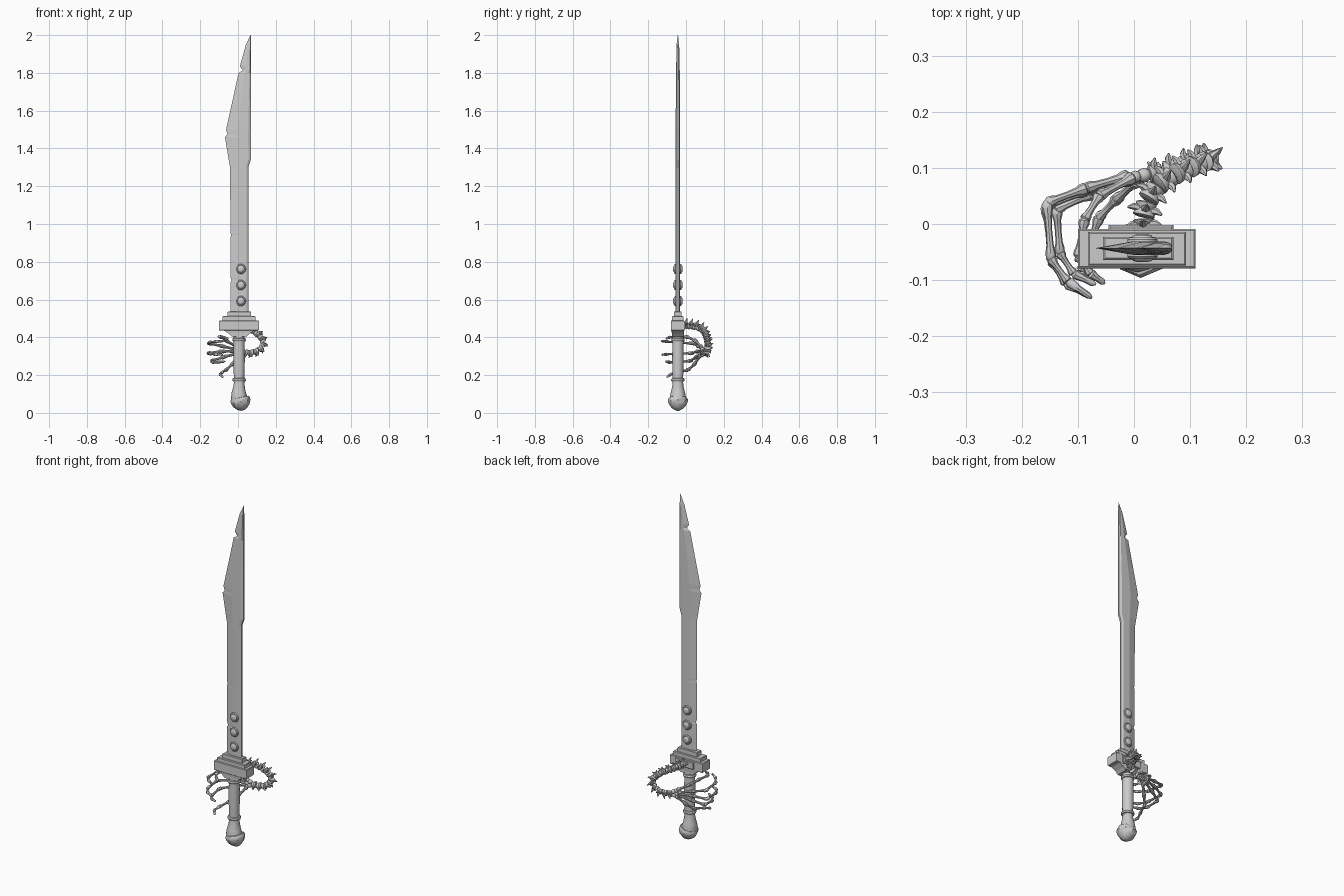
import bpy, bmesh, math
from mathutils import Vector

if "Cube" in bpy.data.objects:
    bpy.data.objects.remove(bpy.data.objects["Cube"])

CX, CY = 0.006, -0.043  # sword axis


def finish(name, bm, smooth=True):
    bmesh.ops.recalc_face_normals(bm, faces=bm.faces)
    me = bpy.data.meshes.new(name)
    bm.to_mesh(me)
    bm.free()
    ob = bpy.data.objects.new(name, me)
    bpy.context.collection.objects.link(ob)
    if smooth:
        bpy.ops.object.select_all(action='DESELECT')
        ob.select_set(True)
        bpy.context.view_layer.objects.active = ob
        bpy.ops.object.shade_smooth_by_angle(angle=math.radians(40))
    return ob


def loft(bm, rings):
    # skin a list of equal-length point loops and cap the ends
    vs = [[bm.verts.new(p) for p in r] for r in rings]
    n = len(vs[0])
    for a, b in zip(vs, vs[1:]):
        for i in range(n):
            j = (i + 1) % n
            bm.faces.new((a[i], a[j], b[j], b[i]))
    bm.faces.new(vs[0])
    bm.faces.new(vs[-1][::-1])


def tube(bm, pts, radii, sides=8):
    pts = [Vector(p) for p in pts]
    rings, u = [], None
    for i, (p, r) in enumerate(zip(pts, radii)):
        d = (pts[min(i + 1, len(pts) - 1)] - pts[max(i - 1, 0)]).normalized()
        if u is None:
            u = Vector((0, 1, 0)) if abs(d.y) < 0.8 else Vector((0, 0, 1))
        u = (u - d * u.dot(d)).normalized()
        w = d.cross(u)
        rings.append([p + r * (math.cos(a) * u + math.sin(a) * w)
                      for a in (k * math.tau / sides for k in range(sides))])
    loft(bm, rings)


def bone(bm, a, b, r):
    # slim shaft with knobbly ends
    a, b = Vector(a), Vector(b)
    prof = [(-.04, .5), (.03, 1), (.12, 1), (.25, .68), (.5, .58), (.75, .65), (.88, .9), (.97, .9), (1.04, .45)]
    tube(bm, [a.lerp(b, t) for t, _ in prof], [r * s for _, s in prof])


def lathe(bm, prof, sides=16, x=CX, y=CY):
    tube(bm, [(x, y, z) for z, _ in prof], [r for _, r in prof], sides)


def block(bm, x0, x1, y0, y1, z0, z1, c=0.003):
    # box with chamfered top and bottom rims
    def ring(z, e):
        return [(x0 + e, y0 + e, z), (x1 - e, y0 + e, z), (x1 - e, y1 - e, z), (x0 + e, y1 - e, z)]
    loft(bm, [ring(z0, c), ring(z0 + c, 0), ring(z1 - c, 0), ring(z1, c)])


# Blade: (z, cutting edge x, ridge x, spine x, half thickness), with chips in the edge
stations = [(.52, -.04, .004, .055, .012), (.69, -.04, .004, .055, .012), (.70, -.034, .004, .055, .012),
            (.72, -.04, .004, .055, .012), (.93, -.04, .004, .055, .012), (.94, -.036, .004, .055, .012),
            (.95, -.04, .004, .055, .012), (1.30, -.042, .004, .055, .012), (1.34, -.049, .002, .068, .012),
            (1.46, -.069, -.002, .068, .012), (1.475, -.056, -.002, .068, .012), (1.50, -.063, 0, .068, .012),
            (1.65, -.03, .015, .068, .011), (1.80, .003, .036, .068, .010), (1.812, .026, .04, .068, .010),
            (1.835, .010, .041, .068, .009), (1.95, .042, .056, .068, .007), (2.0, .066, .067, .068, .001)]
bm = bmesh.new()
loft(bm, [[(e, CY, z), (m, CY - t, z), (s - (s - m) * .2, CY - t, z), (s, CY - t * .45, z),
           (s, CY + t * .45, z), (s - (s - m) * .2, CY + t, z), (m, CY + t, z)] for z, e, m, s, t in stations])
finish("blade", bm, False)

# Rivets on both faces of the blade
for i, z in enumerate((.592, .677, .762)):
    bm = bmesh.new()
    prof = [(-.025, .008), (-.023, .016), (-.019, .019), (-.019, .023), (-.015, .027), (-.009, .027)]
    prof += [(-y, r) for y, r in reversed(prof)]
    tube(bm, [(.015, CY + y, z) for y, _ in prof], [r for _, r in prof], 16)
    finish(f"rivet_{i + 1}", bm)

# Stepped guard with tapered collar beneath
bm = bmesh.new()
block(bm, -.10, .11, -.079, -.009, .435, .49)
block(bm, -.082, .093, -.074, -.014, .485, .512)
block(bm, -.055, .07, -.064, -.023, .508, .537)
loft(bm, [[(CX + sx * hx, CY + sy * hy, z) for sx, sy in ((-1, -1), (1, -1), (1, 1), (-1, 1))]
          for z, hx, hy in ((.405, .040, .032), (.42, .055, .032), (.44, .088, .034))])
finish("guard", bm, False)

# Socket plate holding the spine behind the guard
bm = bmesh.new()
block(bm, -.045, .07, -.012, -.002, .442, .484)
finish("spine_socket", bm, False)

# Grip with end rings
bm = bmesh.new()
lathe(bm, [(.16, .028), (.18, .028), (.28, .030), (.39, .029), (.42, .029)])
finish("grip", bm)
bm = bmesh.new()
for z in (.175, .387):
    lathe(bm, [(z - .010, .028), (z - .008, .033), (z, .036), (z + .008, .033), (z + .010, .028)])
finish("grip_rings", bm)

# Pommel: flared neck swinging to a tilted eight-sided knob
bm = bmesh.new()
tube(bm, [(.006, CY, .17), (.006, CY, .14), (.004, CY, .11), (.006, CY, .085), (.008, CY, .06)],
     [.027, .030, .037, .043, .042], 12)
tilt = Vector((.22, 0, -1)).normalized()
cap = [(0, .036), (.003, .048), (.012, .053), (.026, .052), (.046, .043), (.062, .028), (.072, .010)]
tube(bm, [Vector((.009, CY, .083)) + tilt * d for d, _ in cap], [r for _, r in cap], 8)
finish("pommel", bm)

# Spine: spiked vertebrae following a curve from the guard round to the wrist
path = [Vector(p) for p in ((.018, -.01, .463), (.018, .022, .462), (.035, .062, .455), (.072, .088, .440),
                            (.108, .104, .415), (.133, .114, .383), (.128, .115, .350), (.098, .108, .325),
                            (.060, .097, .318), (.025, .088, .322))]


def along(t):
    # Catmull-Rom point at parameter t of the path
    i = min(int(t), len(path) - 2)
    f = t - i
    p0, p1, p2, p3 = (path[min(max(k, 0), len(path) - 1)] for k in range(i - 1, i + 3))
    return .5 * (2 * p1 + (p2 - p0) * f + (2 * p0 - 5 * p1 + 4 * p2 - p3) * f * f
                 + (3 * p1 - p0 - 3 * p2 + p3) * f ** 3)


hub = Vector((.02, .03, .385))
bm = bmesh.new()
count = 12
for k in range(count):
    t0, t1 = (len(path) - 1) * k / count, (len(path) - 1) * (k + .9) / count
    a, b = along(t0), along(t1)
    c, d = (a + b) / 2, (b - a).normalized()
    R = .021 - .004 * k / count
    body = [(0, .7), (.1, 1), (.25, .97), (.5, .72), (.75, .92), (.9, .95), (1, .7)]
    tube(bm, [a.lerp(b, t) for t, _ in body], [R * s for _, s in body], 10)
    out = c - hub
    out = (out - d * out.dot(d)).normalized()
    side = d.cross(out)
    # hooked dorsal spike and two side processes
    tube(bm, [c + out * R * .5, c + out * R * 1.2 + d * .001, c + out * R * 1.85 + d * .006],
         [.009, .006, .0015], 6)
    for s in (-1, 1):
        v = (side * s + out * .35).normalized()
        tube(bm, [c + v * R * .5, c + v * R * 1.15, c + v * R * 1.6 - d * .004], [.008, .006, .002], 6)
finish("spine", bm)

# Wrist bones
bm = bmesh.new()
for p, r in (((.018, .087, .335), .013), ((.016, .086, .314), .013), ((.002, .084, .343), .011),
             ((0, .083, .324), .011), ((.002, .080, .306), .011)):
    m = bmesh.ops.create_icosphere(bm, subdivisions=2, radius=r)
    bmesh.ops.translate(bm, verts=m["verts"], vec=p)
finish("wrist_bones", bm)

# Fingers curling round the grip: joints from wrist to tip
fingers = {
    "index_finger": [(-.002, .083, .347), (-.062, .050, .382), (-.088, .008, .402), (-.100, -.058, .404), (-.078, -.088, .400), (-.052, -.106, .393)],
    "middle_finger": [(-.010, .086, .336), (-.085, .064, .354), (-.155, .038, .368), (-.148, -.062, .374), (-.118, -.102, .378), (-.075, -.132, .380)],
    "ring_finger": [(-.010, .083, .325), (-.085, .060, .326), (-.157, .032, .316), (-.147, -.066, .312), (-.122, -.106, .310), (-.080, -.128, .308)],
    "little_finger": [(-.006, .080, .314), (-.075, .054, .296), (-.138, .026, .276), (-.132, -.052, .268), (-.108, -.088, .268), (-.068, -.108, .272)],
    "thumb": [(.004, .076, .304), (-.030, .045, .258), (-.062, .012, .228), (-.085, -.052, .214), (-.095, -.082, .204), (-.078, -.102, .188)],
}
for name, joints in fingers.items():
    bm = bmesh.new()
    for i, (a, b) in enumerate(zip(joints, joints[1:])):
        if i < 4:
            bone(bm, a, b, .0115 - .0008 * i)
        else:
            # claw-like tip
            a, b = Vector(a), Vector(b)
            tube(bm, [a.lerp(b, t) for t in (-.06, .1, .5, .85, 1)], [.004, .009, .006, .006, .002])
    finish(name, bm)
